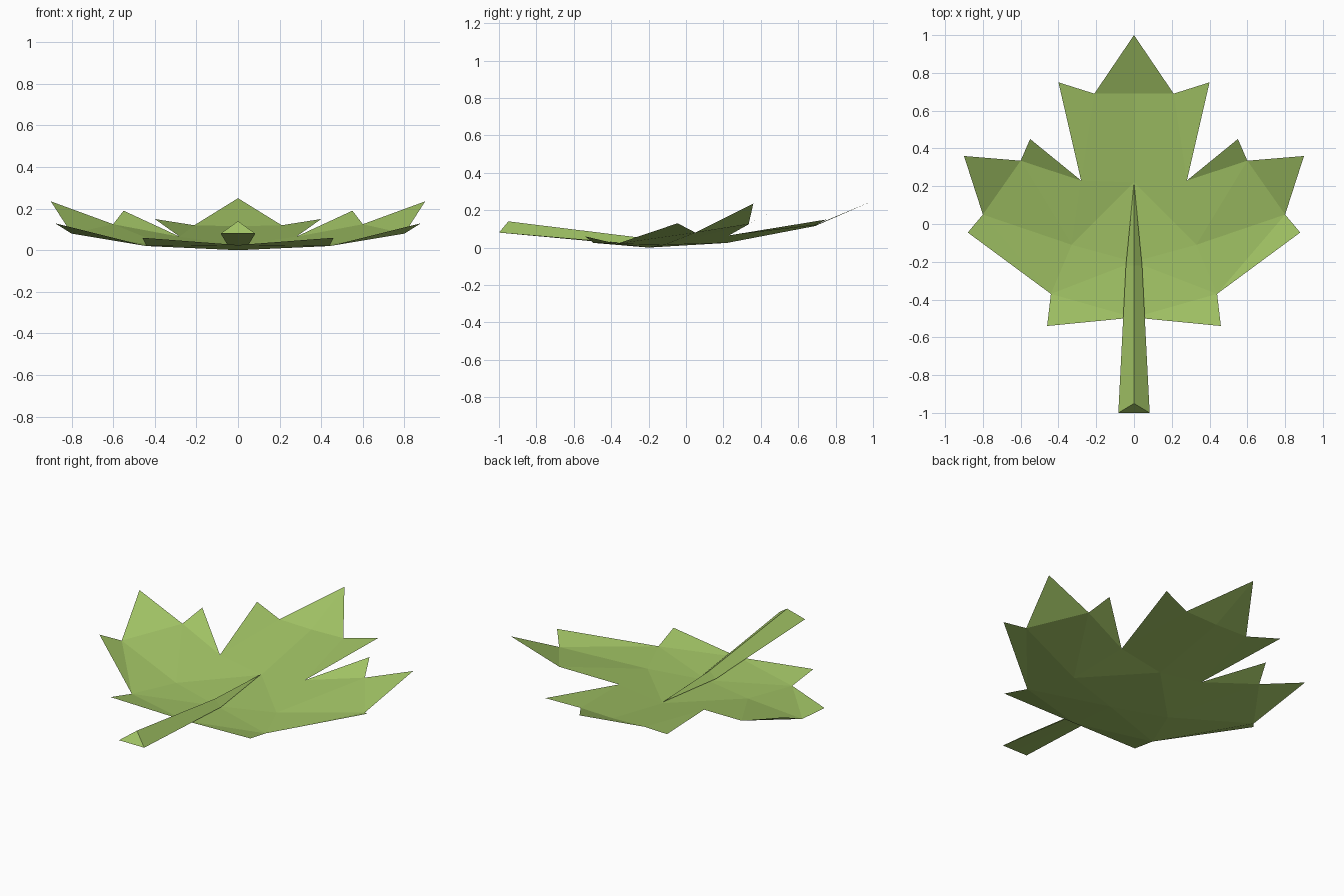
import bpy

cube = bpy.data.objects.get("Cube")
if cube:
    bpy.data.objects.remove(cube, do_unlink=True)

# Single leaf colour
green = bpy.data.materials.new("leaf green")
green.use_nodes = True
colour = (0.36, 0.55, 0.13, 1)
green.diffuse_color = colour
shader = next(n for n in green.node_tree.nodes if n.type == "BSDF_PRINCIPLED")
shader.inputs["Base Color"].default_value = colour
shader.inputs["Roughness"].default_value = 0.9


def mirrored_half(name, points, faces):
    """Make a flat-shaded part from the named points of its +x half."""
    order = list(points)
    mesh = bpy.data.meshes.new(name)
    mesh.from_pydata(
        list(points.values()), [],
        [[order.index(p) for p in face.split()] for face in faces],
    )
    mesh.materials.append(green)
    obj = bpy.data.objects.new(name, mesh)
    bpy.context.scene.collection.objects.link(obj)
    mirror = obj.modifiers.new("Mirror", "MIRROR")
    mirror.use_axis[0] = True
    mirror.use_clip = True
    return obj


# Leaf blade: a thin cupped sheet with pointed lobes
blade_points = dict(
    tip=(0, 1, 0.25),
    top_notch=(0.21, 0.69, 0.12),
    shoulder=(0.4, 0.75, 0.15),
    deep_notch=(0.28, 0.23, 0.065),
    inner_lobe=(0.55, 0.45, 0.19),
    lobe_notch=(0.6, 0.335, 0.125),
    outer_lobe=(0.9, 0.36, 0.235),
    side_notch=(0.8, 0.05, 0.08),
    side_lobe=(0.88, -0.045, 0.13),
    low_notch=(0.44, -0.37, 0.02),
    low_lobe=(0.46, -0.54, 0.06),
    base=(0, -0.495, 0.025),
    centre=(0, -0.2, 0),
    middle=(0, 0.22, 0.025),
    upper=(0, 0.69, 0.115),
    fold=(0.33, -0.11, 0.015),
)
mirrored_half("leaf_blade", blade_points, [
    "tip upper top_notch",
    "upper middle deep_notch top_notch",
    "top_notch deep_notch shoulder",
    "middle centre fold",
    "middle fold deep_notch",
    "deep_notch fold lobe_notch",
    "deep_notch lobe_notch inner_lobe",
    "lobe_notch fold side_notch",
    "lobe_notch side_notch outer_lobe",
    "side_notch low_notch side_lobe",
    "fold low_notch side_notch",
    "centre low_notch fold",
    "centre base low_notch",
    "base low_lobe low_notch",
])

# Stem: a triangular bar that tapers to a point on the blade
stem_points = dict(
    end_ridge=(0, -0.95, 0.14),
    end_edge=(0.083, -1, 0.08),
    end_floor=(0, -1, 0.08),
    bend_ridge=(0, -0.22, 0.05),
    bend_edge=(0.043, -0.22, 0.013),
    bend_floor=(0, -0.22, 0.008),
    point=(0, 0.22, 0.03),
)
mirrored_half("leaf_stem", stem_points, [
    "end_ridge end_floor end_edge",
    "end_ridge end_edge bend_edge bend_ridge",
    "end_floor bend_floor bend_edge end_edge",
    "bend_ridge bend_edge point",
    "bend_floor point bend_edge",
])
